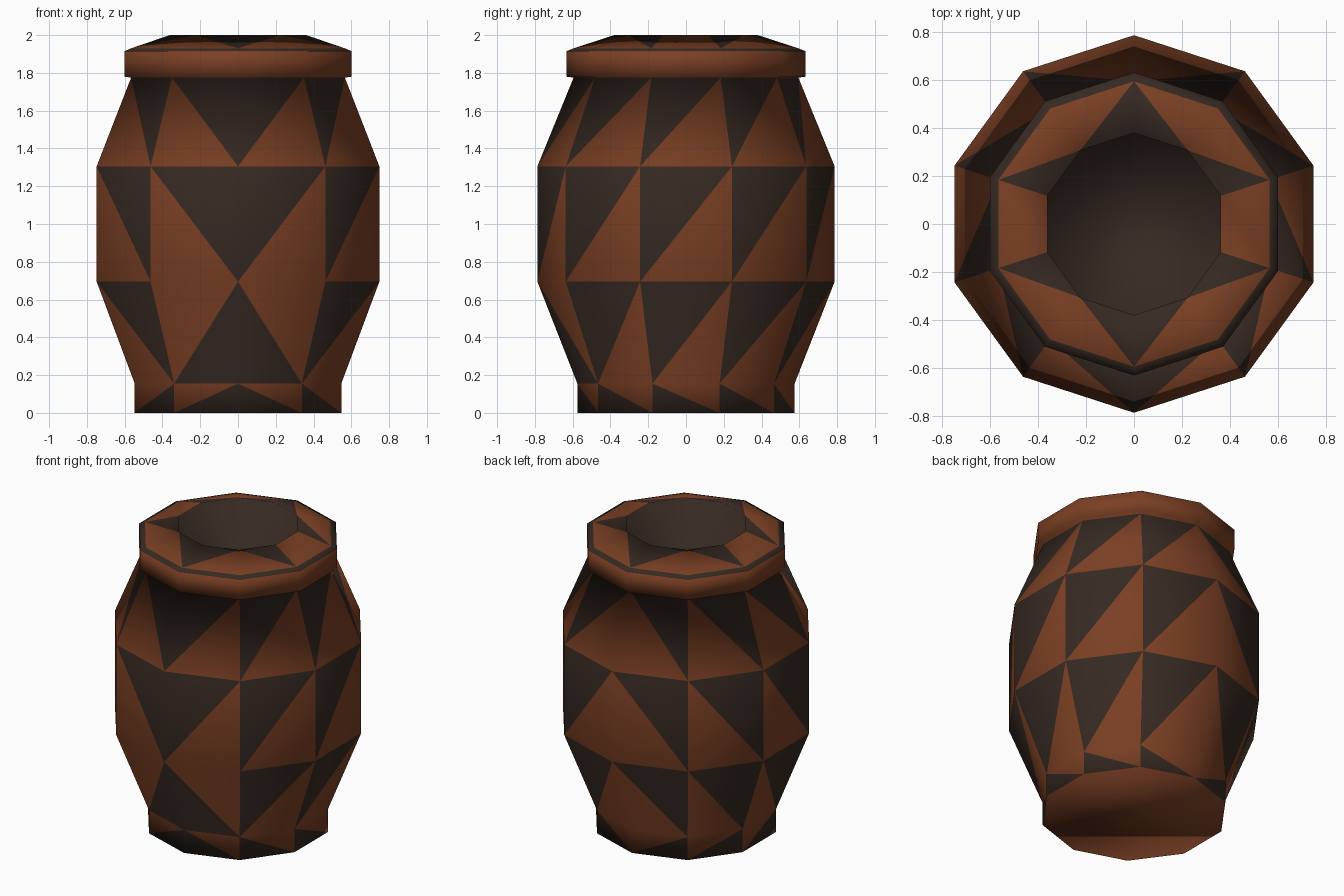
import bpy, bmesh, math

if "Cube" in bpy.data.objects:
    bpy.data.objects.remove(bpy.data.objects["Cube"])

SIDES = 10

def material(name, color):
    m = bpy.data.materials.new(name)
    m.diffuse_color = (*color, 1)
    m.use_nodes = True
    m.node_tree.nodes["Principled BSDF"].inputs["Base Color"].default_value = m.diffuse_color
    return m

clay = material("clay", (0.195, 0.050, 0.017))
dark = material("dark_glaze", (0.037, 0.022, 0.016))

bm = bmesh.new()

def ring(r, z):
    pts = []
    for k in range(SIDES):
        a = math.radians(-90 + 360 / SIDES * k)
        pts.append(bm.verts.new((r * math.cos(a), r * math.sin(a), z)))
    return pts

def face(verts, mat):
    bm.faces.new(verts).material_index = mat

def band(low, top, style):
    """Join two rings; the triangle pattern is mirrored left to right."""
    for k in range(SIDES):
        a, b = k, (k + 1) % SIDES
        if k >= SIDES // 2:
            a, b = b, a
        kind = style
        if style == "mixed":
            kind = "lower" if k in (0, SIDES - 1) else "upper"
        if kind in ("clay", "dark"):
            face((low[a], low[b], top[b], top[a]), int(kind == "dark"))
        elif kind == "upper":      # dark triangle on top
            face((top[a], top[b], low[a]), 1)
            face((low[a], low[b], top[b]), 0)
        else:                      # dark triangle at the bottom
            face((low[a], low[b], top[a]), 1)
            face((top[a], top[b], low[b]), 0)

def lip_top(outer, inner):
    # clay triangles on the outer edge, dark ones at the mouth
    for k in range(SIDES):
        a, b = k, (k + 1) % SIDES
        if k % 5 == 2:             # plain clay at left and right
            face((outer[a], outer[b], inner[b], inner[a]), 0)
            continue
        if k in (1, 4, 6, 9):
            a, b = b, a
        face((outer[a], outer[b], inner[b]), 0)
        face((outer[a], inner[a], inner[b]), 1)

# profile from the foot, over the body and lip, into the mouth
profile = [(0.575, 0.0), (0.575, 0.155), (0.787, 0.695),
           (0.787, 1.305), (0.595, 1.775), (0.632, 1.78), (0.632, 1.915),
           (0.595, 1.93), (0.38, 2.0), (0.38, 1.78)]
styles = ["lower", "mixed", "upper", "upper", "clay", "clay",
          "dark", "lip", "dark"]
rings = [ring(r, z) for r, z in profile]
for low, top, style in zip(rings, rings[1:], styles):
    if style == "lip":
        lip_top(low, top)
    else:
        band(low, top, style)

# base underside and floor of the mouth
face(rings[0], 0)
face(rings[-1], 1)
bmesh.ops.recalc_face_normals(bm, faces=bm.faces[:])

# smooth shaded all over
for f in bm.faces:
    f.smooth = True

mesh = bpy.data.meshes.new("vase")
bm.to_mesh(mesh)
bm.free()
mesh.materials.append(clay)
mesh.materials.append(dark)
vase = bpy.data.objects.new("vase", mesh)
bpy.context.collection.objects.link(vase)
